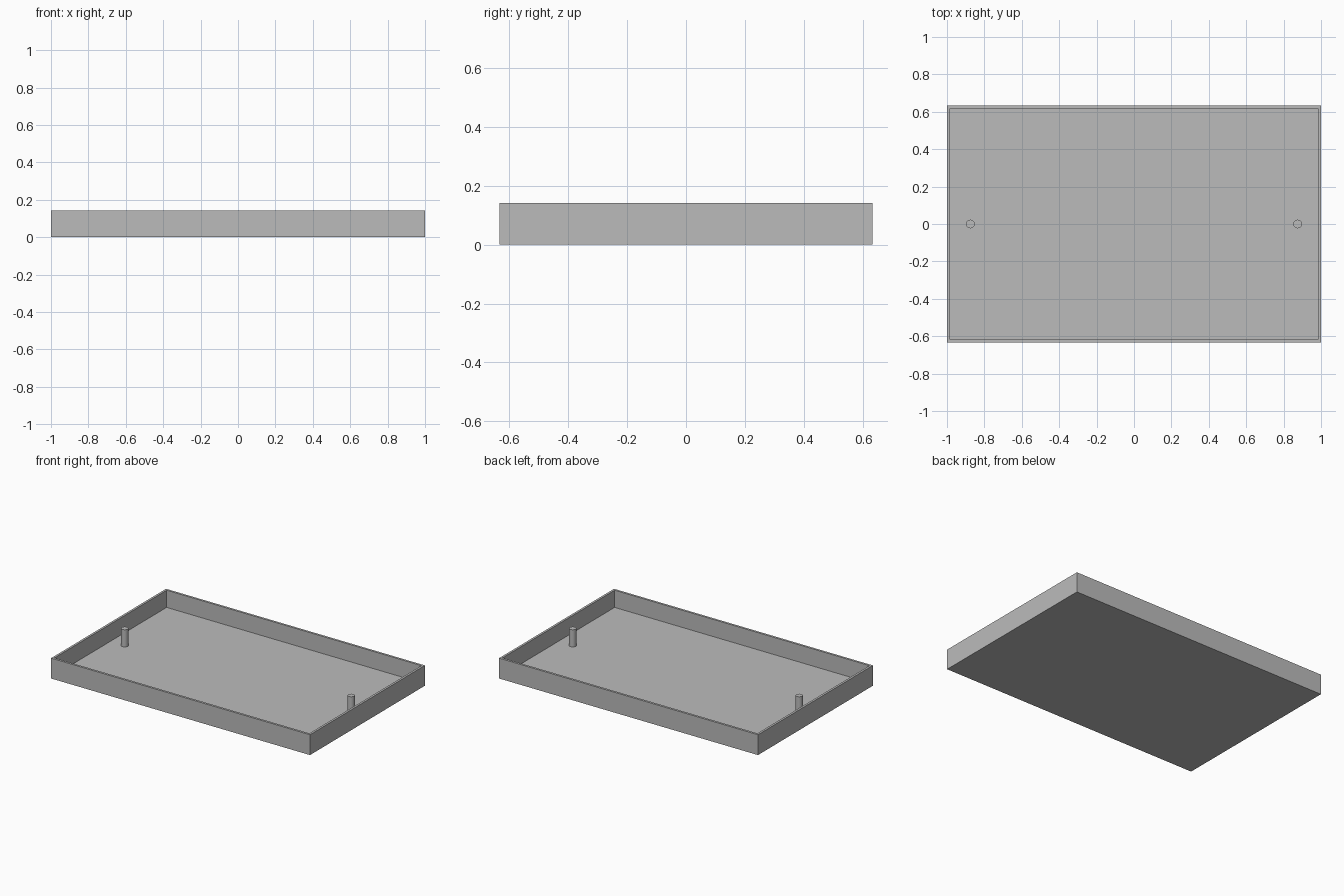
import bpy
import bmesh
from mathutils import Vector

cube = bpy.data.objects.get("Cube")
if cube:
    bpy.data.objects.remove(cube, do_unlink=True)

HALF_X, HALF_Y, HEIGHT = 1.0, 0.634, 0.142
WALL, FLOOR = 0.022, 0.022
POST_X, POST_RADIUS = 0.875, 0.023

grey = bpy.data.materials.new("plain grey")
grey.use_nodes = True
colour = (0.5, 0.5, 0.5, 1.0)
grey.diffuse_color = colour
grey.node_tree.nodes["Principled BSDF"].inputs["Base Color"].default_value = colour


def add_object(name, bm):
    mesh = bpy.data.meshes.new(name)
    bm.to_mesh(mesh)
    bm.free()
    mesh.materials.append(grey)
    obj = bpy.data.objects.new(name, mesh)
    bpy.context.collection.objects.link(obj)
    return obj


# Open tray: a box whose top is inset for the rim and pushed down to the floor
bm = bmesh.new()
bmesh.ops.create_cube(bm, size=1)
bmesh.ops.scale(bm, vec=(2 * HALF_X, 2 * HALF_Y, HEIGHT), verts=bm.verts)
bmesh.ops.translate(bm, vec=(0, 0, HEIGHT / 2), verts=bm.verts)
top = max(bm.faces, key=lambda f: f.calc_center_median().z)
bmesh.ops.inset_region(bm, faces=[top], thickness=WALL)
sunk = bmesh.ops.extrude_discrete_faces(bm, faces=[top])["faces"][0]
bmesh.ops.translate(bm, vec=Vector((0, 0, FLOOR - HEIGHT)), verts=sunk.verts)
bmesh.ops.recalc_face_normals(bm, faces=bm.faces)
add_object("tray", bm)

# Round post near each end, standing on the floor and level with the rim
for name, side in (("left_post", 1), ("right_post", -1)):
    bm = bmesh.new()
    bmesh.ops.create_cone(bm, cap_ends=True, segments=32, radius1=POST_RADIUS,
                          radius2=POST_RADIUS, depth=HEIGHT - FLOOR)
    for face in bm.faces:
        face.smooth = abs(face.normal.z) < 0.5
    for edge in bm.edges:
        edge.smooth = all(f.smooth for f in edge.link_faces)
    post = add_object(name, bm)
    post.location = (side * POST_X, 0, (HEIGHT + FLOOR) / 2)
